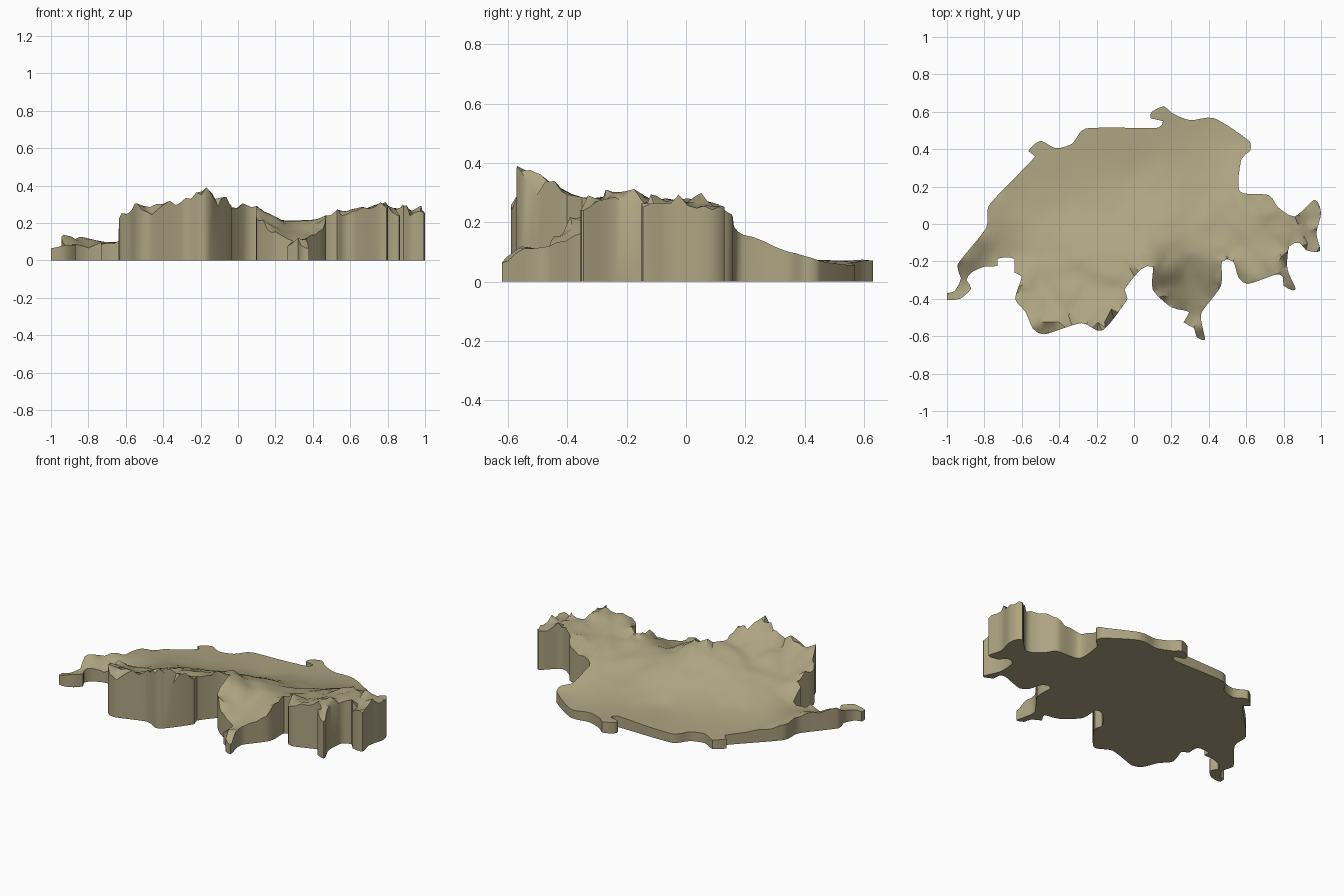
import bpy, bmesh, math
from mathutils import Vector, noise
from mathutils.geometry import delaunay_2d_cdt

if "Cube" in bpy.data.objects:
    bpy.data.objects.remove(bpy.data.objects["Cube"])

# Border outline, counter-clockwise from the western tip
BORDER = [
    (-1, -.405), (-.93, -.4), (-.87, -.345), (-.895, -.3), (-.87, -.26), (-.8, -.228),
    (-.73, -.225), (-.73, -.185), (-.64, -.185), (-.64, -.26), (-.6, -.28), (-.635, -.4),
    (-.58, -.47), (-.54, -.56), (-.48, -.59), (-.28, -.53), (-.17, -.57), (-.035, -.4),
    (-.05, -.35), (.04, -.24), (.1, -.23), (.1, -.35), (.2, -.445), (.295, -.47), (.265, -.525),
    (.32, -.555), (.335, -.605), (.38, -.62), (.365, -.545), (.36, -.475), (.465, -.33),
    (.47, -.2), (.53, -.2), (.56, -.29), (.61, -.32), (.76, -.27), (.795, -.28), (.8, -.33),
    (.85, -.355), (.865, -.345), (.82, -.24), (.83, -.12), (.885, -.1), (.92, -.14),
    (.995, -.145), (.975, -.05), (1, .06), (.965, .13), (.86, .04), (.77, .09), (.72, .155),
    (.565, .175), (.575, .35), (.62, .39), (.62, .44), (.43, .565), (.3, .555), (.2, .595),
    (.16, .63), (.095, .6), (.09, .565), (.155, .55), (.13, .515), (-.26, .51), (-.33, .43),
    (-.42, .405), (-.5, .445), (-.565, .39), (-.53, .36), (-.775, .1), (-.79, -.02),
    (-.945, -.22), (-.925, -.29), (-.96, -.36), (-1, -.37)]

# Spot heights: lowland in the north, peaks and valleys in the south
SPOTS = [
    (-1, -.39, .06), (-.9, -.32, .07), (-.93, -.2, .14), (-.84, -.08, .13), (-.8, -.225, .065),
    (-.66, -.19, .09), (-.78, .08, .10), (-.6, .15, .08), (-.55, .36, .065), (-.2, .5, .06),
    (0, .25, .07), (.15, .6, .075), (.42, .55, .055), (.6, .43, .07), (.57, .32, .11),
    (.57, .18, .17), (.35, .15, .13), (-.35, .1, .09), (-.1, .05, .13), (.15, .02, .19),
    (-.5, -.1, .14), (-.3, -.17, .21), (-.635, -.28, .20), (-.63, -.4, .23), (-.54, -.55, .31),
    (-.46, -.58, .24), (-.4, -.56, .30), (-.31, -.54, .31), (-.17, -.57, .39), (-.04, -.38, .29),
    (0, -.28, .28), (.1, -.24, .30), (-.5, -.33, .185), (-.25, -.35, .24), (.1, -.35, .22),
    (.24, -.46, .13), (.27, -.52, .07), (.37, -.61, .06), (.33, -.55, .13), (.28, -.27, .17),
    (.42, -.4, .14), (.47, -.22, .24), (.6, -.31, .26), (.76, -.27, .31), (.85, -.34, .24),
    (.65, -.08, .23), (.98, -.1, .26), (.95, .11, .25), (.77, .08, .27), (.3, -.4, .13)]


def solve(rows):
    """Gaussian elimination of an augmented matrix."""
    n = len(rows)
    for c in range(n):
        p = max(range(c, n), key=lambda r: abs(rows[r][c]))
        rows[c], rows[p] = rows[p], rows[c]
        for r in range(n):
            if r != c:
                k = rows[r][c] / rows[c][c]
                rows[r] = [a - k * b for a, b in zip(rows[r], rows[c])]
    return [rows[i][n] / rows[i][i] for i in range(n)]


# Smooth surface through the spot heights, with distance as the kernel
MEAN = .17
WEIGHTS = solve([[math.hypot(a[0] - b[0], a[1] - b[1]) for b in SPOTS] + [a[2] - MEAN]
                 for a in SPOTS])


def height(x, y, rim_gap):
    """Base surface, roughened in the mountains and jagged near the border."""
    dist = [math.hypot(x - s[0], y - s[1]) for s in SPOTS]
    z = MEAN + sum(w * d for w, d in zip(WEIGHTS, dist))
    relief = max(0, z - .06) * min(1, min(dist) / .06)
    z += .13 * relief * noise.noise(Vector((x * 10, y * 10, 3)))
    z += .3 * relief * math.exp(-rim_gap / .05) * noise.noise(Vector((x * 22, y * 22, 8)))
    return max(.05, min(.39, z))


def rounded(points):
    """Closed smooth curve through the points, cut to short even steps."""
    out, n = [], len(points)
    for i in range(n):
        a, b, c, d = (Vector(points[(i + k) % n]) for k in (-1, 0, 1, 2))
        length = (c - b).length
        steps = max(2, round(length / .03))
        m0, m1 = ((v * .4 * min(1, length / (v.length * .4))) for v in (c - a, d - b))
        for s in range(steps):
            t = s / steps
            p = (b * (2*t**3 - 3*t**2 + 1) + m0 * (t**3 - 2*t**2 + t)
                 + c * (3*t**2 - 2*t**3) + m1 * (t**3 - t**2))
            out.append(Vector((max(-1, min(1, p.x)), p.y)))
    return out


# Triangulated land surface: border plus a staggered inner grid
rim = rounded(BORDER)
edges = [(i, (i + 1) % len(rim)) for i in range(len(rim))]
step, inner = .035, []
for j in range(-18, 19):
    for i in range(-29, 30):
        p = Vector(((i + .5 * (j % 2)) * step, j * step))
        if min((p - r).length for r in rim) > .02:
            inner.append(p)
verts, _, faces, *_ = delaunay_2d_cdt(rim + inner, edges, [], 1, 1e-5)

bm = bmesh.new()
bv = [bm.verts.new((v.x, v.y, height(v.x, v.y, min((v - r).length for r in rim))))
      for v in verts]
for f in faces:
    bm.faces.new([bv[i] for i in f])
bmesh.ops.delete(bm, geom=[v for v in bm.verts if not v.link_faces], context='VERTS')

# Border walls down to the ground, closed by a flat underside
outer = [e for e in bm.edges if e.is_boundary]
new = bmesh.ops.extrude_edge_only(bm, edges=outer)["geom"]
for v in new:
    if isinstance(v, bmesh.types.BMVert):
        v.co.z = 0
bmesh.ops.holes_fill(bm, edges=[e for e in bm.edges if e.is_boundary], sides=0)
bmesh.ops.recalc_face_normals(bm, faces=bm.faces[:])

mesh = bpy.data.meshes.new("relief_land")
bm.to_mesh(mesh)
bm.free()
land = bpy.data.objects.new("relief_land", mesh)
bpy.context.collection.objects.link(land)

# Single khaki colour
khaki = bpy.data.materials.new("khaki")
khaki.diffuse_color = (.42, .37, .22, 1)
khaki.use_nodes = True
khaki.node_tree.nodes["Principled BSDF"].inputs["Base Color"].default_value = khaki.diffuse_color
mesh.materials.append(khaki)

bpy.context.view_layer.objects.active = land
land.select_set(True)
bpy.ops.object.shade_smooth_by_angle(angle=math.radians(45))
